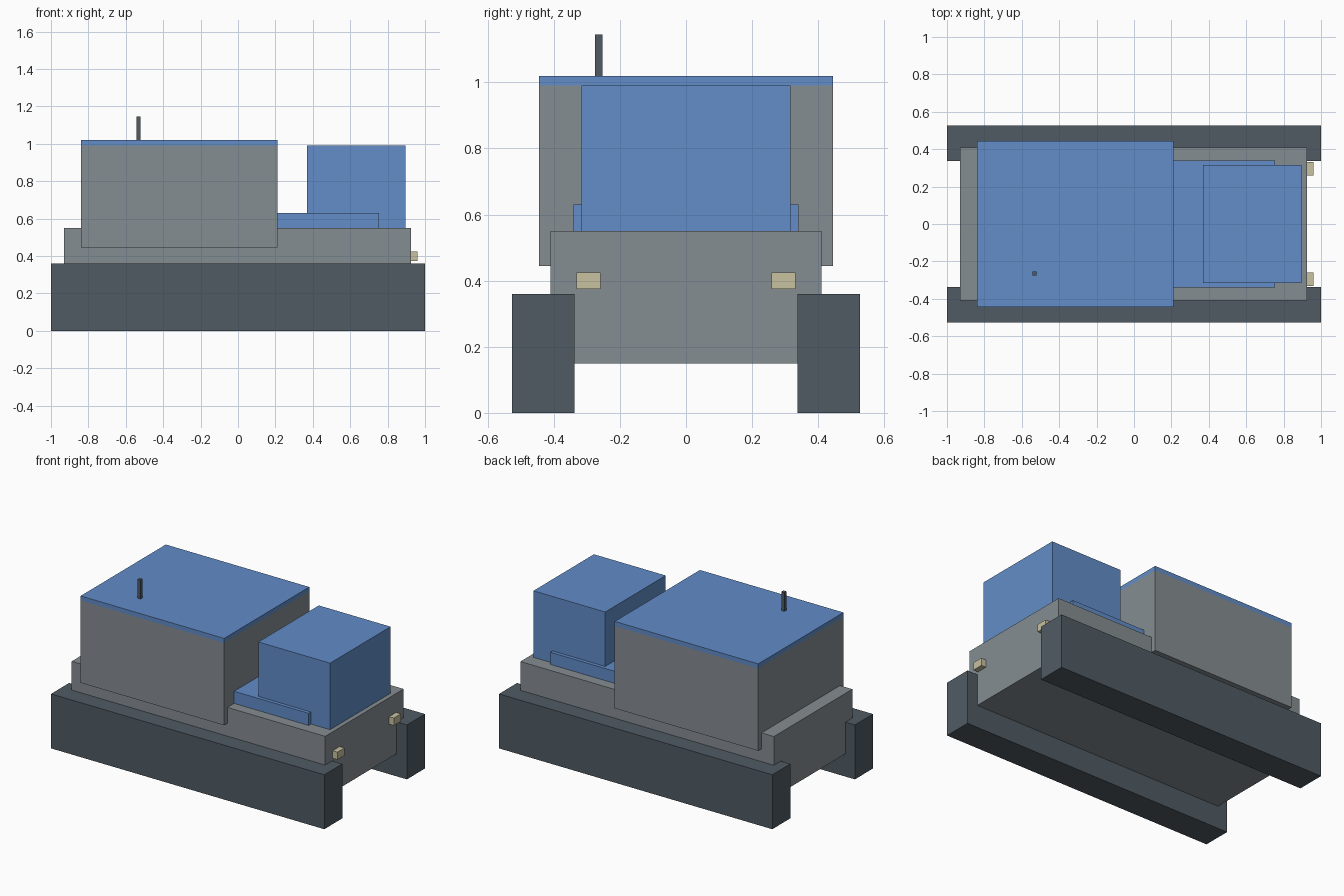
import bpy
import bmesh

default = bpy.data.objects.get("Cube")
if default:
    bpy.data.objects.remove(default, do_unlink=True)


def material(name, colour):
    mat = bpy.data.materials.new(name)
    mat.use_nodes = True
    rgba = (*colour, 1.0)
    mat.diffuse_color = rgba
    mat.node_tree.nodes["Principled BSDF"].inputs["Base Color"].default_value = rgba
    return mat


blue = material("blue paint", (0.122, 0.266, 0.578))
grey = material("grey paint", (0.235, 0.266, 0.287))
dark = material("dark steel", (0.080, 0.105, 0.125))
cream = material("cream lamp", (0.578, 0.533, 0.352))


def box(name, xs, ys, zs, mat):
    """Flat-sided block spanning the given ranges."""
    spans = (xs, ys, zs)
    bm = bmesh.new()
    bmesh.ops.create_cube(bm, size=1)
    for v in bm.verts:
        v.co = [lo + (hi - lo) * (c + 0.5) for c, (lo, hi) in zip(v.co, spans)]
    mesh = bpy.data.meshes.new(name)
    bm.to_mesh(mesh)
    bm.free()
    mesh.materials.append(mat)
    obj = bpy.data.objects.new(name, mesh)
    bpy.context.collection.objects.link(obj)
    return obj


# Hull and cabin
box("hull", (-0.93, 0.925), (-0.41, 0.41), (0.15, 0.55), grey)
box("cabin", (-0.84, 0.21), (-0.445, 0.445), (0.445, 0.99), grey)
box("cabin_roof", (-0.84, 0.21), (-0.445, 0.445), (0.99, 1.02), blue)

# Raised deck and the block standing on it
box("deck_plate", (0.21, 0.755), (-0.34, 0.34), (0.55, 0.63), blue)
box("deck_block", (0.37, 0.895), (-0.316, 0.316), (0.55, 0.99), blue)

# Roof mast
box("mast", (-0.542, -0.52), (-0.275, -0.253), (1.02, 1.145), dark)

# Paired tracks and lamps
for label, side in (("left", 1), ("right", -1)):
    track = sorted((side * 0.337, side * 0.526))
    lamp = sorted((side * 0.258, side * 0.332))
    box(label + "_track", (-1, 1), track, (0, 0.36), dark)
    box(label + "_lamp", (0.925, 0.96), lamp, (0.375, 0.425), cream)
